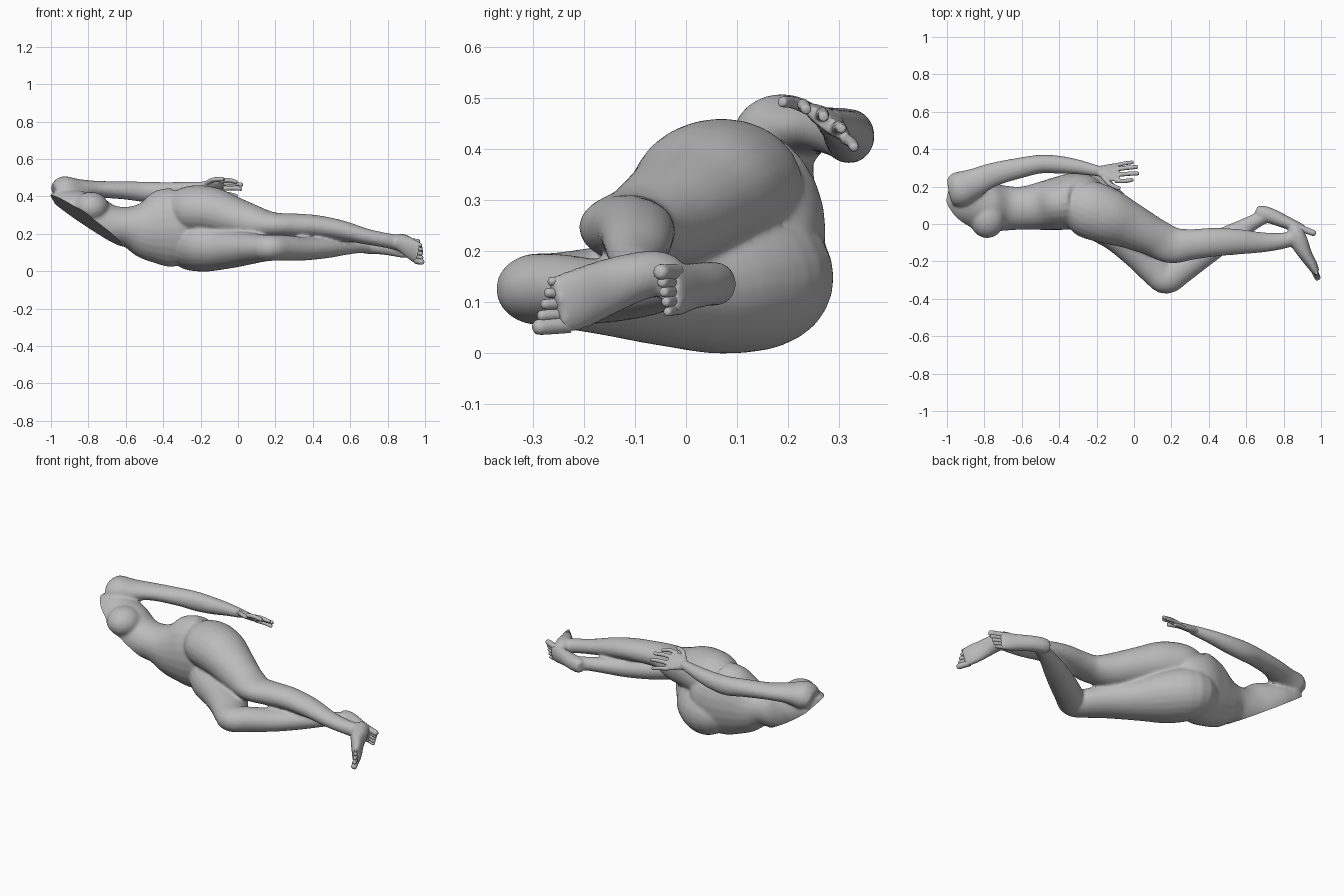
import bpy, bmesh, math
from mathutils import Vector, Matrix

cube = bpy.data.objects.get("Cube")
if cube:
    bpy.data.objects.remove(cube)

stone = bpy.data.materials.new("grey stone")
stone.use_nodes = True
stone.diffuse_color = (0.5, 0.5, 0.5, 1)
stone.node_tree.nodes["Principled BSDF"].inputs["Base Color"].default_value = (0.5, 0.5, 0.5, 1)


def spline(pts, steps):
    """Catmull-Rom through tuples of any length."""
    out = []
    for i in range(len(pts) - 1):
        p = [pts[max(i - 1, 0)], pts[i], pts[i + 1], pts[min(i + 2, len(pts) - 1)]]
        for s in range(steps):
            t = s / steps
            out.append([0.5 * (2 * b + (c - a) * t + (2 * a - 5 * b + 4 * c - d) * t * t
                               + (3 * b - a - 3 * c + d) * t ** 3) for a, b, c, d in zip(*p)])
    return out + [list(pts[-1])]


def loft(bm, stations, roll=0.0, sides=24, steps=5):
    """Closed tube; each station is x, y, z, sideways radius, upward radius."""
    rows = spline(stations, steps)
    centres = [Vector(r[:3]) for r in rows]
    rings = []
    for i, r in enumerate(rows):
        t = (centres[min(i + 1, len(rows) - 1)] - centres[max(i - 1, 0)]).normalized()
        side = Vector((0, 0, 1)).cross(t).normalized()
        up = t.cross(side)
        turn = Matrix.Rotation(roll, 3, t)
        side, up = turn @ side, turn @ up
        ring = []
        for k in range(sides):
            a = 2 * math.pi * k / sides
            ring.append(bm.verts.new(centres[i] + side * (r[3] * math.cos(a)) + up * (r[4] * math.sin(a))))
        rings.append(ring)
    for lo, hi in zip(rings, rings[1:]):
        for k in range(sides):
            j = (k + 1) % sides
            bm.faces.new((lo[k], lo[j], hi[j], hi[k]))
    bm.faces.new(rings[0][::-1])
    bm.faces.new(rings[-1])


def digit(bm, base, mid, tip, r):
    """Finger or toe with a rounded end."""
    base, mid, tip = Vector(base), Vector(mid), Vector(tip)
    end = tip + (tip - mid).normalized() * r * .5
    loft(bm, [(*base, r, r), (*mid, r * .95, r * .95), (*tip, r * .85, r * .85), (*end, r * .4, r * .4)],
         sides=10, steps=3)


def merged(bm, voxel, soften):
    """Fuse overlapping forms into one soft surface, returned as a bmesh."""
    bmesh.ops.recalc_face_normals(bm, faces=bm.faces[:])
    me = bpy.data.meshes.new("forms")
    bm.to_mesh(me)
    bm.free()
    ob = bpy.data.objects.new("forms", me)
    bpy.context.collection.objects.link(ob)
    rm = ob.modifiers.new("merge", 'REMESH')
    rm.mode = 'VOXEL'
    rm.voxel_size = voxel
    sm = ob.modifiers.new("soften", 'SMOOTH')
    sm.factor = 0.5
    sm.iterations = soften
    out = bmesh.new()
    out.from_object(ob, bpy.context.evaluated_depsgraph_get())
    bpy.data.objects.remove(ob)
    bpy.data.meshes.remove(me)
    return out


def finish(name, bm):
    me = bpy.data.meshes.new(name)
    bm.to_mesh(me)
    bm.free()
    me.materials.append(stone)
    ob = bpy.data.objects.new(name, me)
    bpy.context.collection.objects.link(ob)
    bpy.ops.object.select_all(action='DESELECT')
    ob.select_set(True)
    bpy.context.view_layer.objects.active = ob
    bpy.ops.object.shade_smooth_by_angle(angle=math.radians(40))


bm = bmesh.new()
# Torso, from shoulders to pelvis
loft(bm, [(-1.0, .17, .37, .08, .05), (-.95, .15, .352, .11, .09), (-.89, .125, .325, .132, .115),
          (-.80, .095, .28, .137, .14), (-.70, .085, .245, .122, .118), (-.60, .085, .238, .115, .107),
          (-.50, .095, .225, .128, .162), (-.40, .11, .232, .143, .207), (-.30, .122, .24, .152, .198),
          (-.22, .105, .275, .125, .13), (-.16, .09, .285, .07, .08)])
# Breast
bmesh.ops.create_uvsphere(bm, u_segments=24, v_segments=16, radius=1,
                          matrix=Matrix.Translation((-.785, .03, .34)) @ Matrix.Diagonal((.095, .106, .084, 1)))
# Upper (left) leg
loft(bm, [(-.38, .12, .32, .08, .08), (-.27, .088, .327, .148, .127), (-.15, .045, .322, .15, .13),
          (-.03, -.005, .288, .126, .112), (.10, -.067, .252, .105, .094), (.20, -.112, .246, .099, .068),
          (.30, -.11, .245, .083, .064), (.42, -.098, .24, .077, .06), (.55, -.095, .22, .069, .053),
          (.68, -.098, .187, .055, .043), (.78, -.092, .167, .045, .04), (.86, -.075, .152, .038, .043)])
# Upper foot
loft(bm, [(.862, -.014, .16, .025, .028), (.865, -.05, .157, .044, .044), (.885, -.10, .148, .048, .049),
          (.915, -.16, .127, .037, .056), (.95, -.215, .104, .029, .061), (.972, -.256, .092, .021, .058)])
# Lower (right) leg
loft(bm, [(-.40, .14, .16, .07, .08), (-.28, .155, .15, .142, .137), (-.17, .06, .134, .156, .137),
          (-.06, -.04, .121, .126, .109), (.04, -.145, .122, .108, .09), (.125, -.25, .123, .09, .074),
          (.175, -.292, .125, .082, .07), (.25, -.243, .125, .078, .068), (.35, -.17, .12, .075, .063),
          (.47, -.09, .125, .066, .056), (.57, -.03, .13, .05, .044), (.64, .01, .135, .041, .039),
          (.69, .035, .135, .037, .038)])
# Lower foot
loft(bm, [(.652, .075, .135, .025, .032), (.685, .06, .135, .04, .043), (.74, .04, .135, .041, .044),
          (.81, .01, .13, .035, .047), (.87, -.015, .124, .029, .052), (.91, -.03, .121, .021, .051)])
# Left arm, shoulder to wrist
loft(bm, [(-.98, .175, .418, .078, .05), (-.93, .187, .431, .094, .077), (-.85, .222, .437, .077, .056),
          (-.75, .265, .438, .064, .045), (-.60, .302, .432, .055, .049), (-.50, .32, .425, .05, .054),
          (-.40, .317, .429, .048, .048), (-.30, .305, .44, .04, .038), (-.20, .285, .452, .03, .028),
          (-.16, .278, .455, .026, .024)])
body = merged(bm, .0075, 13)

# Slice the torso off along a slanting flat face
cut = bmesh.ops.bisect_plane(body, geom=body.verts[:] + body.edges[:] + body.faces[:],
                             plane_co=(-1, .1, .41), plane_no=(.74, .25, 1), clear_inner=True)
edges = [e for e in cut["geom_cut"] if isinstance(e, bmesh.types.BMEdge)]
bmesh.ops.triangle_fill(body, use_beauty=True, edges=edges)
finish("body", body)

# Left hand: palm, four fingers, thumb
bm = bmesh.new()
loft(bm, [(-.20, .285, .452, .026, .022), (-.16, .28, .455, .042, .021), (-.11, .276, .453, .058, .018),
          (-.08, .276, .451, .052, .014)], roll=-.65)
digit(bm, (-.10, .232, .483), (-.05, .230, .487), (-.01, .236, .477), .0125)
digit(bm, (-.10, .262, .464), (-.04, .268, .470), (.02, .270, .463), .0125)
digit(bm, (-.10, .292, .439), (-.04, .300, .444), (.016, .305, .440), .0125)
digit(bm, (-.10, .313, .419), (-.05, .324, .413), (-.008, .330, .403), .0115)
digit(bm, (-.17, .258, .470), (-.13, .213, .490), (-.08, .190, .492), .013)
finish("left_hand", merged(bm, .0035, 2))


def toes(name, big, small, tip_big, tip_small):
    """Row of five toes between two base points and two tip points."""
    tb = bmesh.new()
    for i in range(5):
        b = Vector(big).lerp(Vector(small), i / 4)
        t = Vector(tip_big).lerp(Vector(tip_small), i / 4)
        digit(tb, b, b.lerp(t, .6), t, .018 if i == 0 else .0135 - .0008 * i)
    bmesh.ops.recalc_face_normals(tb, faces=tb.faces[:])
    finish(name, tb)


toes("left_toes", (.955, -.23, .056), (.95, -.22, .137), (.983, -.291, .05), (.977, -.265, .14))
toes("right_toes", (.885, -.02, .157), (.88, -.018, .085), (.963, -.05, .158), (.935, -.036, .08))
